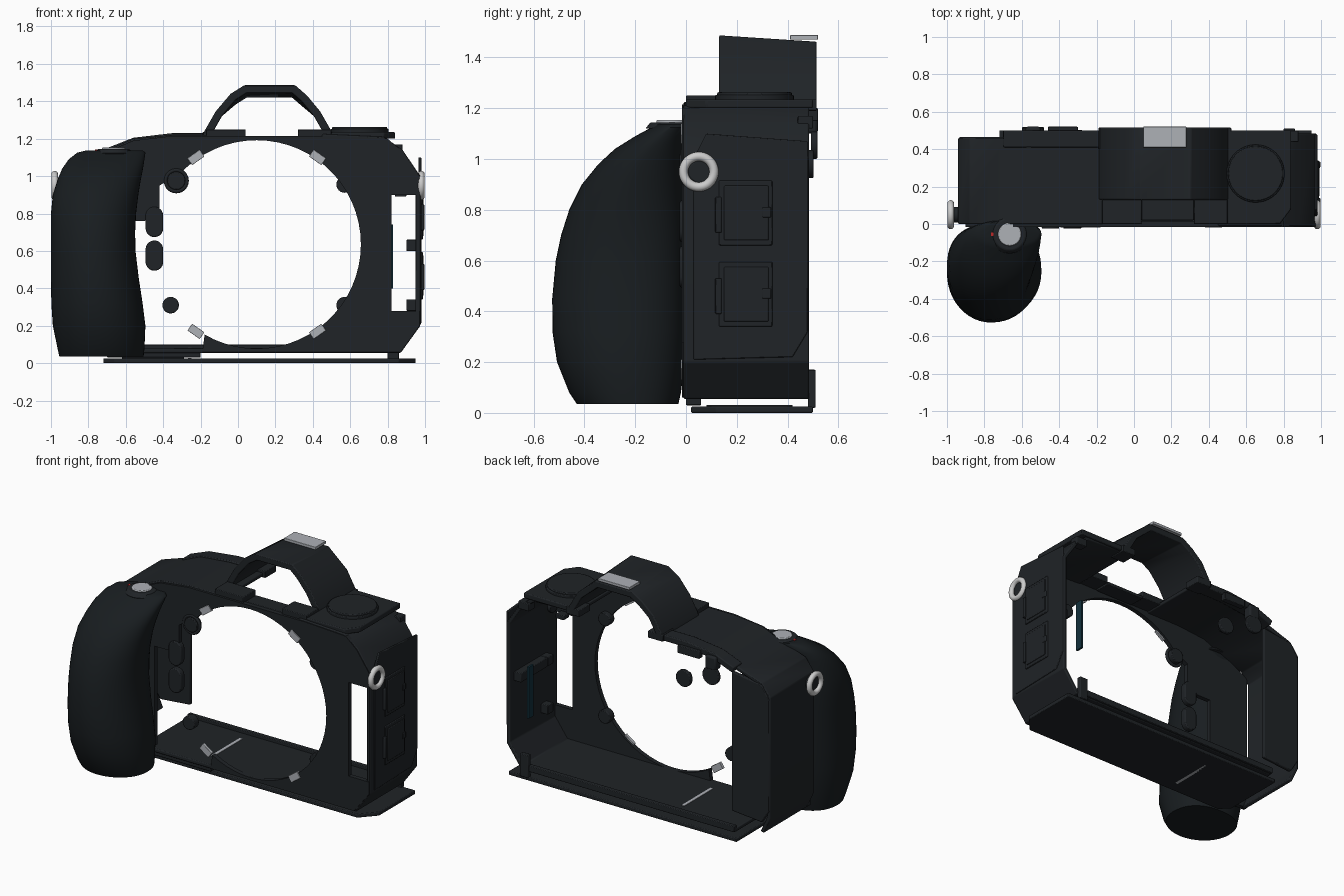
import bpy, bmesh, math
from mathutils import Vector, Matrix

if "Cube" in bpy.data.objects:
    bpy.data.objects.remove(bpy.data.objects["Cube"])


def material(name, r, g, b):
    m = bpy.data.materials.new(name)
    m.diffuse_color = (r, g, b, 1)
    m.use_nodes = True
    m.node_tree.nodes["Principled BSDF"].inputs["Base Color"].default_value = m.diffuse_color
    return m


DARK = material("dark_shell", .014, .017, .020)
RUBBER = material("black_rubber", .009, .012, .014)
SILVER = material("silver", .42, .44, .47)
STEEL = material("steel", .62, .63, .65)
BLUE = material("dark_blue", .006, .03, .045)
RED = material("red", .5, .02, .02)


def finish(name, bm, mat, bevel=0.0, angle=35):
    bmesh.ops.recalc_face_normals(bm, faces=bm.faces)
    me = bpy.data.meshes.new(name)
    bm.to_mesh(me)
    bm.free()
    ob = bpy.data.objects.new(name, me)
    bpy.context.collection.objects.link(ob)
    me.materials.append(mat)
    if bevel:
        mod = ob.modifiers.new("bevel", 'BEVEL')
        mod.width, mod.segments, mod.limit_method = bevel, 2, 'ANGLE'
    bpy.ops.object.select_all(action='DESELECT')
    ob.select_set(True)
    bpy.context.view_layer.objects.active = ob
    bpy.ops.object.shade_smooth_by_angle(angle=math.radians(angle))
    return ob


def prism(name, pts, a, b, mat=DARK, axis='Y', bevel=0.0):
    """Extrude a 2D outline between a and b along an axis."""
    place = {'Y': lambda p, t: (p[0], t, p[1]), 'X': lambda p, t: (t, p[0], p[1]),
             'Z': lambda p, t: (p[0], p[1], t)}[axis]
    bm = bmesh.new()
    r0 = [bm.verts.new(place(p, a)) for p in pts]
    r1 = [bm.verts.new(place(p, b)) for p in pts]
    bm.faces.new(r0)
    bm.faces.new(r1[::-1])
    for i in range(len(pts)):
        j = (i + 1) % len(pts)
        bm.faces.new((r0[i], r0[j], r1[j], r1[i]))
    return finish(name, bm, mat, bevel)


def strip(name, path, t, a, b, bevel=.006):
    """Bent sheet: a path thickened by t to its right, extruded along y."""
    p = [Vector(q) for q in path]
    n = []
    for i in range(len(p) - 1):
        d = (p[i + 1] - p[i]).normalized()
        n.append(Vector((d.y, -d.x)))
    inner = []
    for i, q in enumerate(p):
        n0, n1 = n[max(i - 1, 0)], n[min(i, len(n) - 1)]
        m = (n0 + n1).normalized()
        inner.append(q + m * t / m.dot(n1))
    return prism(name, [tuple(q) for q in p + inner[::-1]], a, b, bevel=bevel)


def box(name, x, y, z, mat=DARK, bevel=.004, rot=0):
    bm = bmesh.new()
    bmesh.ops.create_cube(bm, size=1)
    c = Vector((sum(x) / 2, sum(y) / 2, sum(z) / 2))
    M = Matrix.Translation(c) @ Matrix.Rotation(math.radians(rot), 4, 'Y') @ \
        Matrix.Diagonal((x[1] - x[0], y[1] - y[0], z[1] - z[0], 1))
    bm.transform(M)
    return finish(name, bm, mat, bevel)


def disc(name, c, r, h, axis='Y', mat=DARK, bevel=.005, r2=None):
    bm = bmesh.new()
    bmesh.ops.create_cone(bm, cap_ends=True, segments=40, radius1=r, radius2=r2 or r, depth=h)
    R = {'Y': Matrix.Rotation(math.pi / 2, 4, 'X'), 'X': Matrix.Rotation(math.pi / 2, 4, 'Y'),
         'Z': Matrix.Identity(4)}[axis]
    bm.transform(Matrix.Translation(c) @ R)
    return finish(name, bm, mat, bevel)


def ring(name, c, R, r, axis='X', mat=STEEL):
    rot = {'X': (0, math.pi / 2, 0), 'Y': (math.pi / 2, 0, 0), 'Z': (0, 0, 0)}[axis]
    bpy.ops.mesh.primitive_torus_add(location=c, rotation=rot, major_radius=R, minor_radius=r,
                                     major_segments=40, minor_segments=12)
    ob = bpy.context.object
    ob.name = name
    ob.data.materials.append(mat)
    bpy.ops.object.shade_smooth()


# Front plate with lens opening, left gap and side window
CX, CZ, CR = .10, .635, .557
arc = [(CX + CR * math.cos(math.radians(a)), CZ + CR * math.sin(math.radians(a)))
       for a in range(138, -124, -6)]
front = [(-.90, .10), (-.60, .10), (-.60, .76), (-.50, .76), (-.42, .83), (-.42, .95)] + arc + \
    [(-.19, .06), (.86, .06), (.97, .2), (.97, .28), (.82, .28), (.82, .9), (.97, .9), (.97, 1.0),
     (.88, 1.13), (.80, 1.2), (.5, 1.215), (-.35, 1.215), (-.56, 1.19), (-.70, 1.13), (-.90, 1.02)]
prism("front_plate", front, -.015, .015)

# Outer shell: right wall with floor, and left wall with top
strip("right_shell", [(.45, 1.225), (.78, 1.21), (.88, 1.14), (.975, 1.0), (.975, .2), (.87, .055), (-.7, .055)],
      .025, -.01, .485)
strip("left_shell", [(-.89, .09), (-.94, .2), (-.94, 1.0), (-.88, 1.08), (-.70, 1.14), (-.56, 1.2),
                     (-.35, 1.22), (-.1, 1.22)], .025, .0, .46)
strip("rear_ridge", [(-.70, 1.15), (-.56, 1.205), (-.35, 1.23), (-.13, 1.23)], .04, .41, .50)
prism("rear_plate_left", [(-.66, .18), (-.66, 1.10), (-.88, 1.07), (-.935, .98), (-.935, .25), (-.88, .16)],
      .44, .465, bevel=.006)
prism("top_panel_right", [(.5, .0), (.78, .0), (.84, .08), (.84, .50), (.5, .50)], 1.20, 1.235, axis='Z', bevel=.006)

# Top strip in front of the bridge
box("top_strip_left", (-.17, .04), (.0, .13), (1.205, 1.25))
box("top_strip_middle", (.04, .32), (.02, .13), (1.195, 1.215))
box("top_strip_right", (.32, .5), (.0, .13), (1.205, 1.25))

# Viewfinder bridge, lower at the rear, with accessory shoe
hump = strip("viewfinder_bridge", [(-.19, 1.21), (-.18, 1.24), (-.12, 1.345), (-.04, 1.44), (.035, 1.487),
                                   (.305, 1.487), (.37, 1.43), (.44, 1.345), (.50, 1.24), (.51, 1.21)],
             .042, .13, .515)
for v in hump.data.vertices:
    if v.co.y > .3 and v.co.z > 1.4:
        v.co.z -= .025
box("accessory_shoe", (.05, .28), (.41, .52), (1.470, 1.488), SILVER, .002)
box("bridge_rear_foot_left", (-.19, -.08), (.40, .515), (1.19, 1.235))
box("bridge_rear_foot_right", (.42, .52), (.40, .515), (1.19, 1.235))

# Right dial
disc("top_dial_base", (.65, .27, 1.24), .155, .025, 'Z')
disc("top_dial", (.65, .27, 1.252), .147, .022, 'Z')
box("dial_lever", (.76, .80), (.24, .30), (1.232, 1.258))

# Hand grip lofted from oval sections: z, x left, x right, y front, y back
secs = [(.035, -.955, -.505, -.43, -.03), (.08, -.965, -.50, -.46, -.02), (.2, -.99, -.495, -.508, -.005),
        (.32, -.998, -.51, -.526, 0), (.45, -1, -.53, -.527, 0), (.6, -1, -.548, -.513, 0),
        (.7, -1, -.55, -.492, 0), (.8, -1, -.545, -.460, 0), (.9, -.99, -.533, -.41, 0),
        (.98, -.965, -.52, -.345, .005), (1.04, -.94, -.508, -.28, .01), (1.09, -.905, -.50, -.20, .015),
        (1.125, -.86, -.495, -.135, .02), (1.138, -.81, -.51, -.115, .02)]
bm = bmesh.new()
N, loops = 48, []
for z, x0, x1, y0, y1 in secs:
    loop = []
    for i in range(N):
        t = 2 * math.pi * i / N
        c, s = math.cos(t), math.sin(t)
        k = .85 if s > 0 else 1
        loop.append(bm.verts.new(((x0 + x1) / 2 + (x1 - x0) / 2 * math.copysign(abs(c) ** k, c),
                                  (y0 + y1) / 2 + (y1 - y0) / 2 * math.copysign(abs(s) ** k, s), z)))
    loops.append(loop)
for a, b in zip(loops, loops[1:]):
    for i in range(N):
        bm.faces.new((a[i], a[(i + 1) % N], b[(i + 1) % N], b[i]))
bm.faces.new(loops[0][::-1])
bm.faces.new(loops[-1])
finish("hand_grip", bm, RUBBER, 0, 45)

# Shutter button with collar
disc("shutter_collar", (-.665, -.055, 1.132), .105, .025, 'Z', r2=.085)
disc("shutter_button", (-.665, -.055, 1.142), .062, .022, 'Z', SILVER)
box("index_mark", (-.765, -.745), (-.065, -.045), (1.132, 1.142), RED, 0)

# Strap rings and lugs on both sides
for s, n in ((-1, "left"), (1, "right")):
    ring("strap_ring_" + n, (s * .98, .05, .95), .060, .018)
    disc("strap_lug_" + n, (s * .955, .05, .95), .042, .05, 'X')

# Right side panel with port doors and door tabs
prism("side_panel", [(.03, .21), (.42, .22), (.48, .32), (.48, 1.07), (.08, 1.10), (.03, 1.0)],
      .965, .98, axis='X', bevel=.004)
for z, n in ((.66, "upper"), (.34, "lower")):
    box("port_door_" + n, (.975, .988), (.13, .34), (z, z + .255))
    box("port_door_face_" + n, (.98, .993), (.15, .325), (z + .02, z + .235))
    box("port_door_tab_" + n, (.985, .996), (.30, .335), (z + .11, z + .15))
    box("port_hinge_" + n, (.975, .996), (.115, .14), (z + .05, z + .19))
    box("inner_latch_" + n, (.90, .97), (.10, .16), (z - .06, z))
box("inner_blue_strip", (.815, .828), (.43, .48), (.40, .74), BLUE, 0)
box("inner_bracket", (.90, .97), (.16, .44), (.60, .66))

# Lens mount clips
for x in (-.225, .425):
    for z in (.17, 1.10):
        tilt = 35 if (x > 0) == (z > .6) else -35
        box("mount_clip", (x - .04, x + .04), (-.02, .0), (z - .022, z + .022), SILVER, .002, tilt)

# Front controls and mount posts
for x, z in ((.57, .31), (.57, .955), (-.36, .31)):
    disc("mount_post", (x, .02, z), .044, .05)
disc("release_button", (-.33, 0, .975), .048, .05)
ring("release_collar", (-.33, -.01, .975), .057, .01, 'Y', DARK)
for z in (.755, .575):
    pill = [(-.447 + .047 * math.cos(t), z + math.copysign(.034, math.sin(t)) + .047 * math.sin(t))
            for t in [math.pi * (i + .5) / 12 for i in range(24)]]
    prism("function_button", pill, -.025, .015, bevel=.006)

# Rear thumb dials
disc("rear_dial", (-.33, .49, .98), .055, .025)
disc("rear_dial_stem", (-.33, .465, .98), .03, .04)
box("rear_thumb_control", (-.58, -.50), (.46, .52), (1.10, 1.19), bevel=.012)
disc("rear_wheel", (-.54, .505, 1.06), .06, .025)
box("rear_wheel_arm", (-.46, -.30), (.48, .52), (1.15, 1.20))
box("rear_latch_right", (.80, .88), (.44, .50), (1.12, 1.17))
box("latch_nub", (.84, .90), (.02, .08), (.89, .92))

# Base plate with battery door, hinge and silver slot
prism("base_plate", [(-.72, .08), (-.66, .02), (.86, .02), (.95, .12), (.95, .50), (-.72, .50)],
      0, .025, axis='Z', bevel=.005)
prism("battery_door", [(-.62, .08), (-.29, .08), (-.29, .42), (-.62, .42)], .025, .032, axis='Z')
box("base_slot", (-.268, -.248), (.10, .40), (.0, .028), SILVER, 0)
box("base_slot_upper", (-.268, -.248), (.10, .40), (.055, .083), SILVER, 0)
box("base_rear_lip", (-.70, .86), (.47, .50), (.06, .10))
box("base_hinge", (-.70, -.20), (.0, .06), (.03, .06))
box("base_corner_post", (.80, .86), (.48, .51), (.02, .17))
